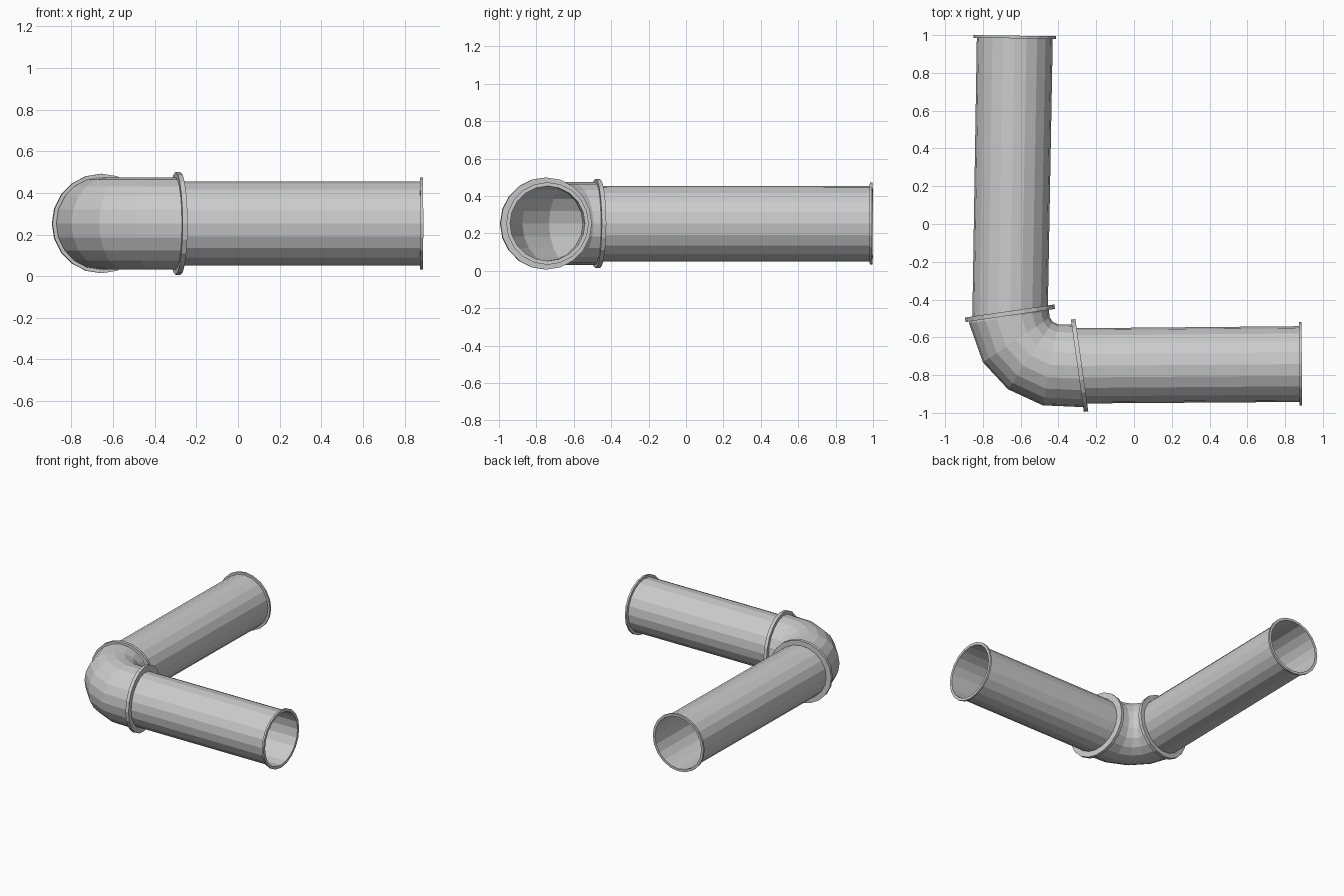
import bpy, bmesh
from math import sin, cos, tau
from mathutils import Vector

if "Cube" in bpy.data.objects:
    bpy.data.objects.remove(bpy.data.objects["Cube"])

SIDES = 20
ZC = 0.253


def ring(a, b, rz, scale=1.0, shift=(0, 0)):
    """Closed ring spanning plan points a-b, with vertical radius rz."""
    a, b = Vector((*a, ZC)), Vector((*b, ZC))
    c = (a + b) / 2 + Vector((*shift, 0))
    u = (b - a) / 2 * scale
    w = Vector((0, 0, rz * scale))
    return [c + u * cos(tau * i / SIDES) + w * sin(tau * i / SIDES)
            for i in range(SIDES)]


def loft(name, rings, closed=False):
    bm = bmesh.new()
    loops = [[bm.verts.new(p) for p in r] for r in rings]
    pairs = list(zip(loops, loops[1:]))
    if closed:
        pairs.append((loops[-1], loops[0]))
    for p, q in pairs:
        for i in range(SIDES):
            j = (i + 1) % SIDES
            bm.faces.new((p[i], p[j], q[j], q[i]))
    bmesh.ops.recalc_face_normals(bm, faces=bm.faces)
    me = bpy.data.meshes.new(name)
    bm.to_mesh(me)
    bm.free()
    bpy.context.collection.objects.link(bpy.data.objects.new(name, me))


def flange(name, a, b, inner, thick):
    """Flat annular collar whose outer rim spans a-b."""
    d = Vector((b[0] - a[0], b[1] - a[1]))
    r = d.length / 2
    n = Vector((-d.y, d.x)).normalized() * thick / 2
    k = inner / r
    loft(name, [ring(a, b, r, 1, n), ring(a, b, r, 1, -n),
                ring(a, b, r, k, -n), ring(a, b, r, k, n)], closed=True)


# straight pipes, open at the ends and mitred at the elbow collars
loft("long_pipe", [ring((-0.832, 0.998), (-0.43, 0.992), 0.202),
                   ring((-0.856, -0.503), (-0.456, -0.443), 0.202)])
loft("short_pipe", [ring((0.883, -0.541), (0.886, -0.942), 0.202),
                    ring((-0.315, -0.552), (-0.26, -0.95), 0.202)])

# bend: outer and inner plan points of each section
loft("elbow", [ring(o, i, 0.221) for o, i in (
    ((-0.870, -0.510), (-0.445, -0.446)),
    ((-0.873, -0.526), (-0.451, -0.460)),
    ((-0.800, -0.732), (-0.446, -0.495)),
    ((-0.667, -0.875), (-0.430, -0.518)),
    ((-0.483, -0.960), (-0.400, -0.531)),
    ((-0.258, -0.970), (-0.322, -0.533)))])

# collars at the elbow and rims at the open ends
flange("elbow_collar_back", (-0.893, -0.507), (-0.420, -0.438), 0.200, 0.024)
flange("elbow_collar_right", (-0.322, -0.505), (-0.254, -0.993), 0.200, 0.024)
flange("end_rim_back", (-0.850, 0.993), (-0.412, 0.987), 0.200, 0.014)
flange("end_rim_right", (0.880, -0.520), (0.883, -0.961), 0.200, 0.014)
